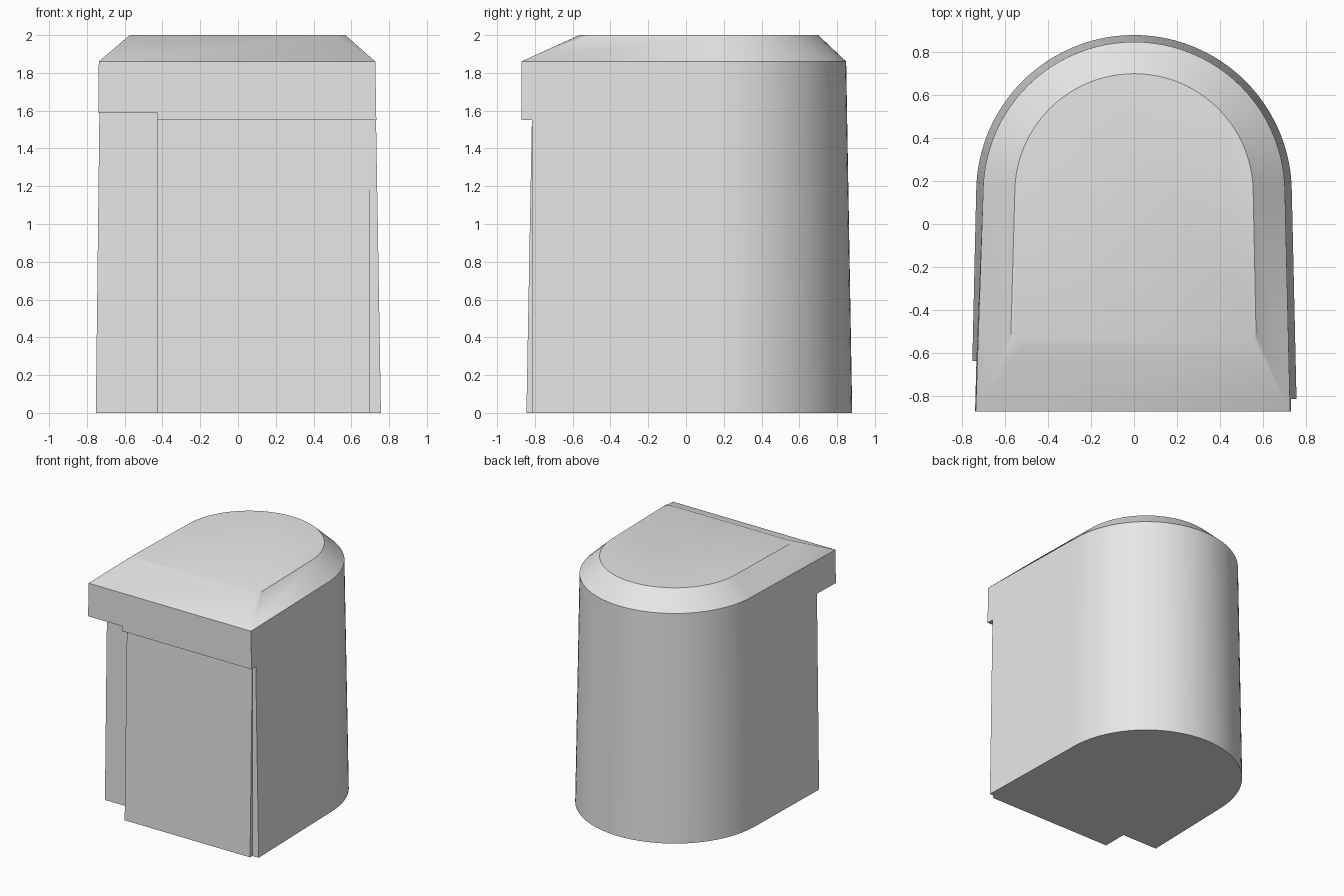
import bpy, bmesh, math

cube = bpy.data.objects.get("Cube")
if cube:
    bpy.data.objects.remove(cube, do_unlink=True)

grey = bpy.data.materials.new("light grey")
grey.use_nodes = True
colour = (0.8, 0.8, 0.8, 1)
grey.diffuse_color = colour
grey.node_tree.nodes["Principled BSDF"].inputs["Base Color"].default_value = colour

ARC_Y, ARC_STEPS, CORNER_STEPS = 0.145, 48, 6


def outline(radius, left, right, front, corner):
    """D-shaped outline: round back, flaring sides, flat front."""
    pts = []
    for i in range(ARC_STEPS + 1):
        a = math.pi * i / ARC_STEPS
        pts.append((radius * math.cos(a), ARC_Y + radius * math.sin(a)))
    for x, start in ((left + corner, math.pi), (right - corner, 1.5 * math.pi)):
        for i in range(CORNER_STEPS + 1):
            a = start + 0.5 * math.pi * i / CORNER_STEPS
            pts.append((x + corner * math.cos(a), front + corner + corner * math.sin(a)))
    return pts


def loft(name, rings):
    """Skin a closed solid through (z, outline) rings."""
    bm = bmesh.new()
    loops = [[bm.verts.new((x, y, z)) for x, y in pts] for z, pts in rings]
    n = len(loops[0])
    for low, high in zip(loops, loops[1:]):
        for i in range(n):
            j = (i + 1) % n
            bm.faces.new((low[i], low[j], high[j], high[i]))
    bm.faces.new(loops[0][::-1])
    bm.faces.new(loops[-1])
    bmesh.ops.remove_doubles(bm, verts=bm.verts, dist=1e-5)
    bmesh.ops.recalc_face_normals(bm, faces=bm.faces)
    mesh = bpy.data.meshes.new(name)
    bm.to_mesh(mesh)
    bm.free()
    obj = bpy.data.objects.new(name, mesh)
    bpy.context.collection.objects.link(obj)
    mesh.materials.append(grey)
    return obj


def cutter(name, x0, x1, top, back_low, back_high):
    """Block that trims the front back to a plane, up to a given height."""
    def slab(back):
        return [(x0, -1.2), (x1, -1.2), (x1, back), (x0, back)]
    slope = (back_high - back_low) / top
    obj = loft(name, [(-0.2, slab(back_low - 0.2 * slope)), (top, slab(back_high))])
    obj.hide_render = True
    return obj


# Tapered body with the chamfered lid
body = loft("body", [
    (0.0, outline(0.735, -0.758, 0.758, -0.872, 0)),
    (1.86, outline(0.703, -0.737, 0.727, -0.872, 0)),
    (2.0, outline(0.555, -0.573, 0.568, -0.565, 0.06)),
])

# Deep side recess, sloping front panel and the slim step beside it
cutters = [
    cutter("recess_cutter", -1.2, -0.43, 1.59, -0.638, -0.638),
    cutter("panel_cutter", -0.44, 1.2, 1.55, -0.845, -0.816),
    cutter("edge_cutter", 0.7, 1.2, 1.55, -0.815, -0.815),
]
bpy.context.view_layer.objects.active = body
for c in cutters:
    mod = body.modifiers.new(c.name, "BOOLEAN")
    mod.operation = "DIFFERENCE"
    mod.solver = "EXACT"
    mod.object = c
    bpy.ops.object.modifier_apply(modifier=mod.name)
for c in cutters:
    bpy.data.objects.remove(c, do_unlink=True)

bpy.ops.object.select_all(action="DESELECT")
body.select_set(True)
bpy.ops.object.shade_smooth_by_angle(angle=math.radians(25))
